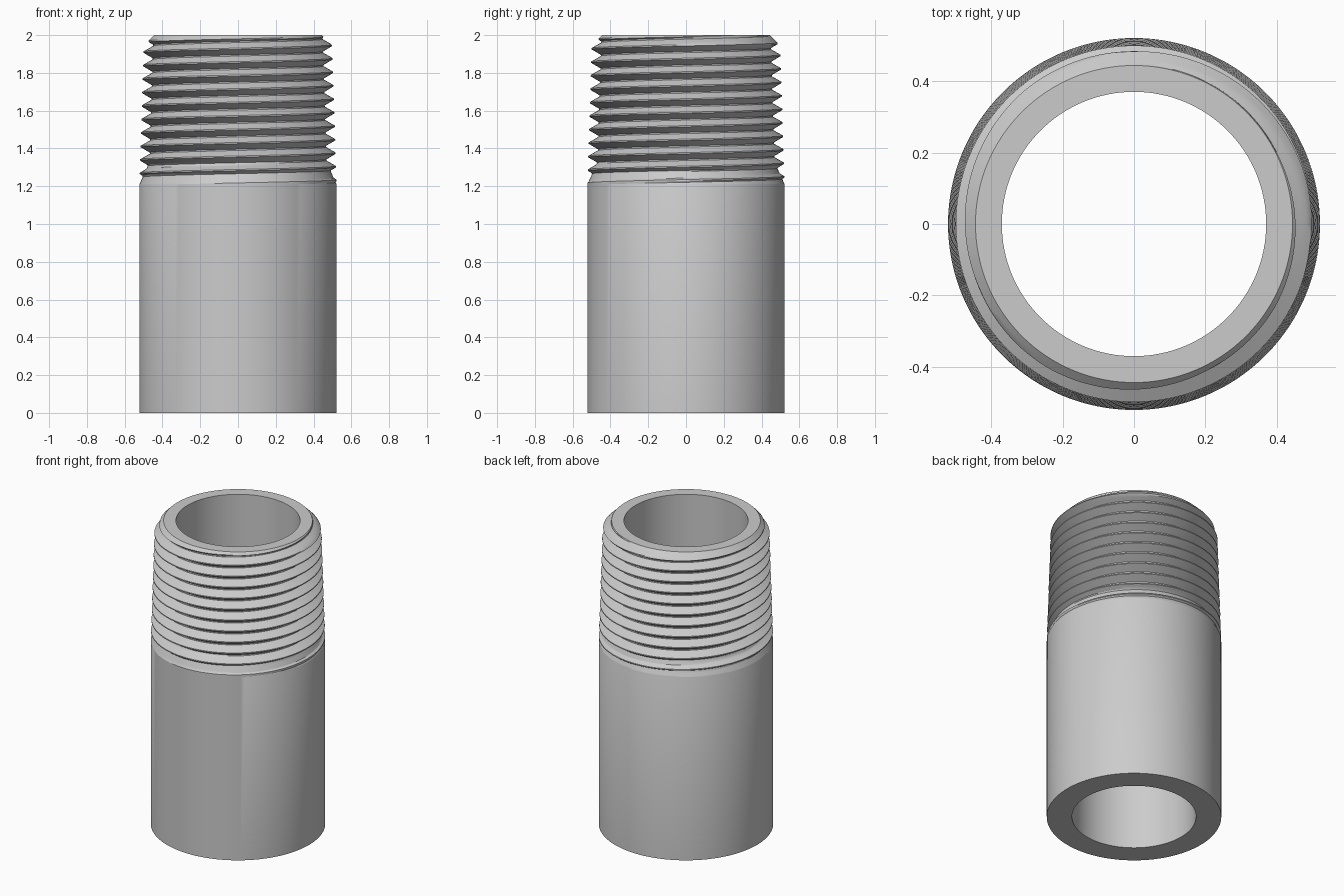
import bpy
import bmesh
import math

cube = bpy.data.objects.get("Cube")
if cube:
    bpy.data.objects.remove(cube, do_unlink=True)

SEGMENTS = 128
BODY_R, BORE_R, TIP_R = 0.522, 0.371, 0.445
HEIGHT, THREAD_START = 2.0, 1.21
PITCH, DEPTH = 0.0714, 0.05
CREST_Z = 1.232          # height of a crest at angle zero
FLAT = 0.047             # half width of crest and root, in pitches
# Rows within one turn: crest edges, flanks, root edges
TURN_ROWS = (-FLAT, FLAT, 0.16, 0.27, 0.36, 0.5 - FLAT,
             0.5 + FLAT, 0.64, 0.73, 0.84)


def thread_radius(turn, z):
    """Tapered thread with a run-out cone below and a chamfer at the tip."""
    u = (z - CREST_Z) / PITCH - turn
    d = abs(u - round(u))
    cut = min(max((d - FLAT) / (0.5 - 2 * FLAT), 0), 1)
    crest = 0.521 - (z - 1.25) / 32
    runout = BODY_R - (z - THREAD_START) * 0.45
    chamfer = TIP_R + (HEIGHT - z)
    return min(max(crest - DEPTH * cut, runout), BODY_R, chamfer)


def column(turn):
    """Radius and height up the wall at one angle."""
    points = [(BORE_R, 0), (BODY_R, 0), (BODY_R, THREAD_START)]
    for k in range(-3, 14):
        for f in TURN_ROWS:
            z = CREST_Z + PITCH * (turn + k + f)
            z = min(max(z, THREAD_START), HEIGHT)
            points.append((thread_radius(turn, z), z))
    return points + [(BORE_R, HEIGHT), (BORE_R, 0)]


# Pipe wall, helical thread and bore as one closed surface
bm = bmesh.new()
previous = None
for i in range(SEGMENTS + 1):
    turn = i / SEGMENTS
    a = 2 * math.pi * turn
    verts = [bm.verts.new((r * math.cos(a), r * math.sin(a), z))
             for r, z in column(turn)]
    if previous:
        for j in range(len(verts) - 1):
            bm.faces.new((previous[j], verts[j], verts[j + 1], previous[j + 1]))
    previous = verts
bmesh.ops.remove_doubles(bm, verts=bm.verts, dist=0.00002)
bmesh.ops.recalc_face_normals(bm, faces=bm.faces)
mesh = bpy.data.meshes.new("threaded_pipe")
bm.to_mesh(mesh)
bm.free()

# Plain grey metal
steel = bpy.data.materials.new("grey_steel")
steel.use_nodes = True
grey = (0.6, 0.6, 0.6, 1)
steel.diffuse_color = grey
steel.node_tree.nodes["Principled BSDF"].inputs["Base Color"].default_value = grey
mesh.materials.append(steel)

pipe = bpy.data.objects.new("threaded_pipe", mesh)
bpy.context.collection.objects.link(pipe)
bpy.ops.object.select_all(action='DESELECT')
pipe.select_set(True)
bpy.context.view_layer.objects.active = pipe
bpy.ops.object.shade_smooth_by_angle(angle=math.radians(25))
